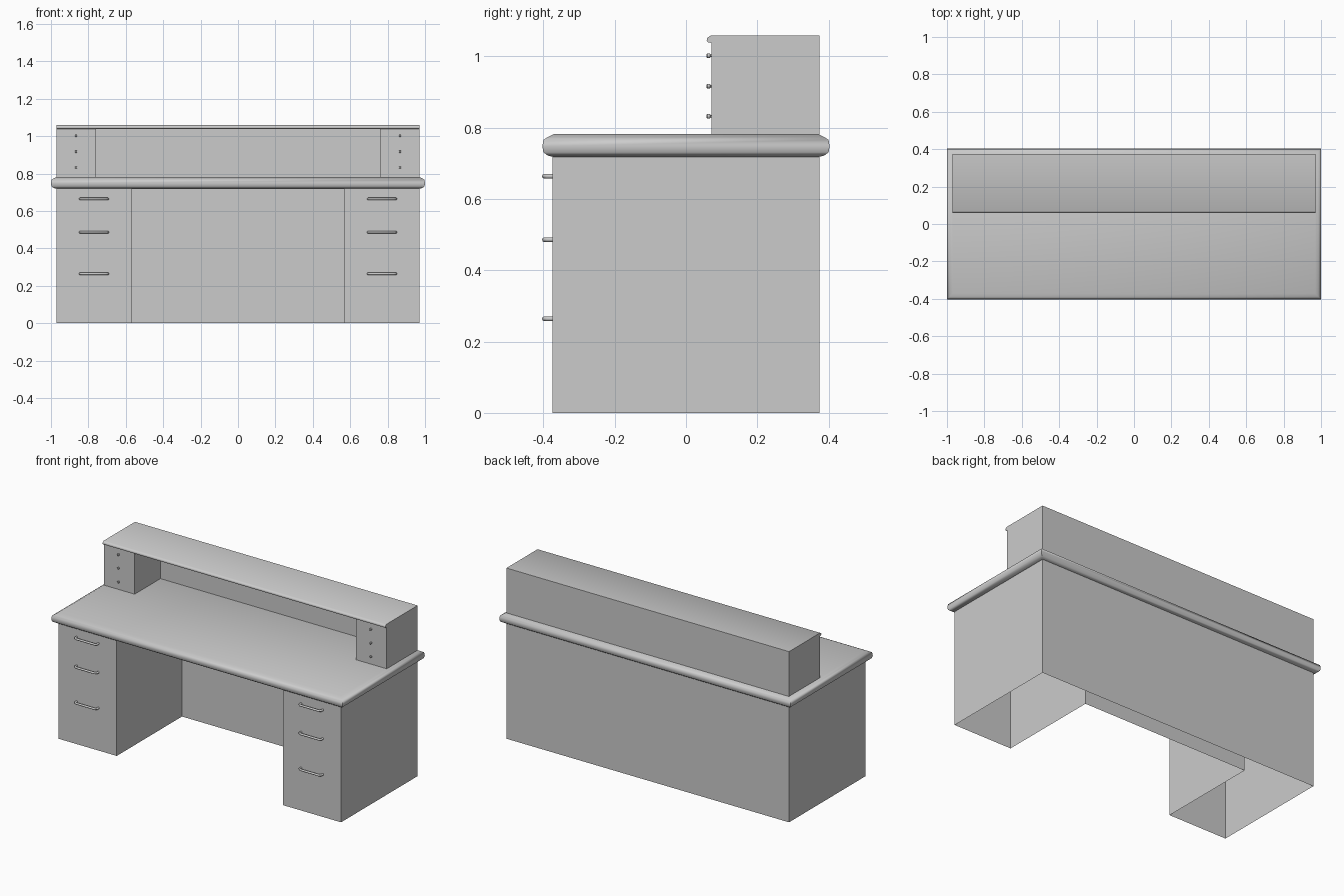
import bpy, bmesh, math

if "Cube" in bpy.data.objects:
    bpy.data.objects.remove(bpy.data.objects["Cube"])


def finish(name, bm, smooth=None):
    bmesh.ops.recalc_face_normals(bm, faces=bm.faces[:])
    mesh = bpy.data.meshes.new(name)
    bm.to_mesh(mesh)
    bm.free()
    ob = bpy.data.objects.new(name, mesh)
    bpy.context.collection.objects.link(ob)
    if smooth:
        bpy.ops.object.select_all(action='DESELECT')
        ob.select_set(True)
        bpy.context.view_layer.objects.active = ob
        bpy.ops.object.shade_smooth_by_angle(angle=math.radians(smooth))
    return ob


def loft(name, rings, caps=True, smooth=None):
    """Skin closed rings of equal point count, optionally capping the ends."""
    bm = bmesh.new()
    loops = [[bm.verts.new(p) for p in r] for r in rings]
    n = len(loops[0])
    for a, b in zip(loops, loops[1:]):
        for i in range(n):
            j = (i + 1) % n
            bm.faces.new((a[i], a[j], b[j], b[i]))
    if caps:
        bm.faces.new(loops[0][::-1])
        bm.faces.new(loops[-1])
    return finish(name, bm, smooth)


def u_walls(name, w, front, back, inner_x, inner_y, z0, z1):
    """Walls of a U-shaped plan, open at top and bottom."""
    plan = [(-w, front), (-inner_x, front), (-inner_x, inner_y), (inner_x, inner_y),
            (inner_x, front), (w, front), (w, back), (-w, back)]
    return loft(name, [[(x, y, z) for x, y in plan] for z in (z0, z1)], caps=False)


def handle(name, x, z):
    """Bow handle: square-cornered round bar swept along a bent path."""
    path = [(-.074, -.372), (-.074, -.389), (-.064, -.3975),
            (.064, -.3975), (.074, -.389), (.074, -.372)]
    r, sides, rings = .0065, 8, []
    for i, (px, py) in enumerate(path):
        a, b = path[max(i - 1, 0)], path[min(i + 1, len(path) - 1)]
        tx, ty = b[0] - a[0], b[1] - a[1]
        length = math.hypot(tx, ty)
        nx, ny = -ty / length, tx / length
        rings.append([(x + px + nx * r * math.cos(t), py + ny * r * math.cos(t),
                       z + r * math.sin(t))
                      for t in (2 * math.pi * k / sides for k in range(sides))])
    return loft(name, rings, smooth=50)


def knob(name, x, z):
    """Small lathed knob facing the front."""
    prof = [(.0035, .075), (.0035, .069), (.0065, .067), (.0065, .060), (.0045, .058)]
    rings = [[(x + r * math.cos(t), y, z + r * math.sin(t))
              for t in (2 * math.pi * k / 12 for k in range(12))] for r, y in prof]
    return loft(name, rings, smooth=40)


# Desk body: two pedestals joined by a modesty panel
u_walls("desk_body", .97, -.375, .375, .57, .265, 0, .72)

# Desktop with rounded, mitred edge
edge = [(0, .718), (.016, .722), (.028, .731), (.031, .748), (.028, .766), (.016, .774), (0, .782)]
rings = []
for o, z in edge:
    x, y = .969 + o, .372 + o
    rings.append([(-x, -y, z), (x, -y, z), (x, y, z), (-x, y, z)])
loft("desktop", rings, smooth=50)

# Raised shelf: end boxes, back, and top with a moulded front lip
u_walls("shelf_body", .97, .072, .375, .76, .325, .78, 1.04)
lip = [(.375, 1.038), (.072, 1.038), (.061, 1.040), (.058, 1.046), (.060, 1.053),
       (.070, 1.059), (.375, 1.059)]
loft("shelf_top", [[(x, y, z) for y, z in lip] for x in (-.97, .97)], smooth=50)

# Drawer handles and shelf knobs on both sides
for side, s in (("left", -1), ("right", 1)):
    for i, z in enumerate((.664, .486, .264), 1):
        handle(f"{side}_drawer_handle_{i}", s * .77, z)
    for i, z in enumerate((1.002, .917, .832), 1):
        knob(f"{side}_shelf_knob_{i}", s * .866, z)
